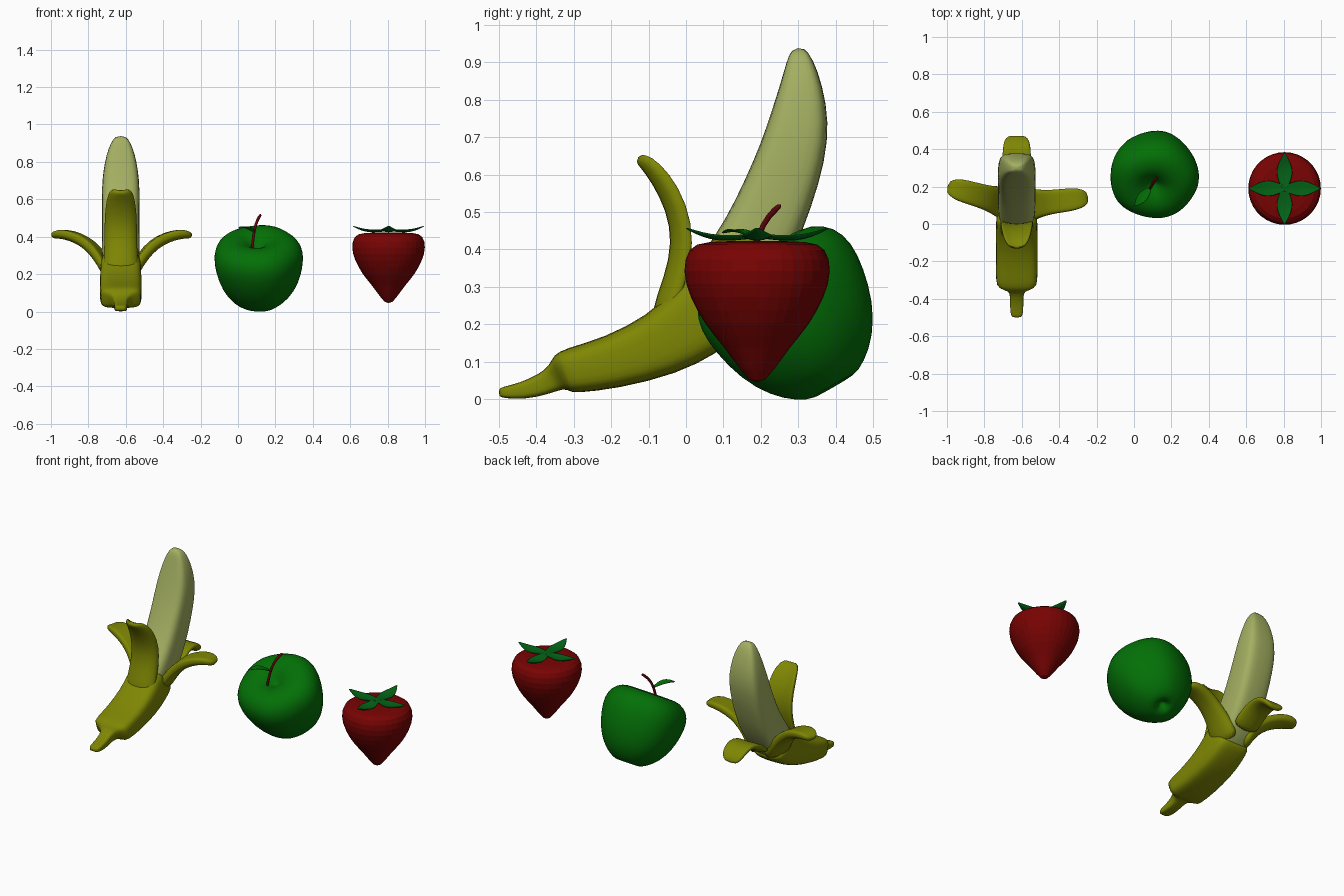
import bpy, bmesh, math
from mathutils import Vector

cube = bpy.data.objects.get("Cube")
if cube:
    bpy.data.objects.remove(cube)


def material(name, rgb):
    m = bpy.data.materials.new(name)
    m.use_nodes = True
    m.diffuse_color = (*rgb, 1)
    m.node_tree.nodes["Principled BSDF"].inputs["Base Color"].default_value = (*rgb, 1)
    return m


PEEL = material("banana peel", (.21, .24, .001))
FLESH = material("banana flesh", (.37, .43, .12))
GREEN = material("apple green", (.001, .16, .002))
LEAF = material("leaf green", (.001, .125, .008))
RED = material("strawberry red", (.19, .001, .001))
STEM = material("stem red", (.12, .001, .003))


def finish(name, bm, mat, subdiv=0, smooth=True):
    bmesh.ops.recalc_face_normals(bm, faces=bm.faces)
    if not smooth:
        bmesh.ops.split_edges(bm, edges=bm.edges)  # separate facets
    mesh = bpy.data.meshes.new(name)
    bm.to_mesh(mesh)
    bm.free()
    mesh.materials.append(mat)
    ob = bpy.data.objects.new(name, mesh)
    bpy.context.collection.objects.link(ob)
    for p in mesh.polygons:
        p.use_smooth = smooth
    if subdiv:
        sub = ob.modifiers.new("Subdivision", 'SUBSURF')
        sub.levels = sub.render_levels = subdiv
    return ob


def skin(bm, rings, capped):
    """Bridge consecutive vertex rings with quads."""
    n = len(rings[0])
    for a, b in zip(rings, rings[1:]):
        for i in range(n):
            j = (i + 1) % n
            bm.faces.new((a[i], a[j], b[j], b[i]))
    if capped:
        bm.faces.new(rings[0])
        bm.faces.new(rings[-1])


def loft(name, path, origin, degrees, mat, curl=0, power=2, n=16, subdiv=1):
    """Sweep a rounded section along (reach, height, half width, half depth) stations."""
    a = math.radians(degrees)
    out = Vector((math.cos(a), math.sin(a), 0))
    side = Vector((-out.y, out.x, 0))
    up = Vector((0, 0, 1))
    base = Vector((*origin, 0))
    bm, rings = bmesh.new(), []
    for k, (r, z, w, d) in enumerate(path):
        p, q = path[max(k - 1, 0)], path[min(k + 1, len(path) - 1)]
        t = Vector((q[0] - p[0], q[1] - p[1])).normalized()
        normal = up * t.x - out * t.y
        ring = []
        for i in range(n):
            th = math.tau * (i + .5) / n
            c, s = math.cos(th), math.sin(th)
            c = math.copysign(abs(c) ** (2 / power), c)
            s = math.copysign(abs(s) ** (2 / power), s)
            co = base + out * r + up * z + side * w * c + normal * (d * s + curl * w * c * c)
            ring.append(bm.verts.new(co))
        rings.append(ring)
    skin(bm, rings, True)
    return finish(name, bm, mat, subdiv)


def lathe(name, profile, mat, n, lobes=0, subdiv=0, smooth=True):
    """Revolve (radius, height) points; first and last lie on the axis."""
    bm = bmesh.new()
    rings = []
    for r, z in profile[1:-1]:
        ring = []
        for i in range(n):
            th = math.tau * i / n
            k = r * (1 + lobes * math.cos(5 * th))
            ring.append(bm.verts.new((k * math.cos(th), k * math.sin(th), z)))
        rings.append(ring)
    skin(bm, rings, False)
    for (r, z), ring in ((profile[0], rings[0]), (profile[-1], rings[-1])):
        pole = bm.verts.new((0, 0, z))
        for i in range(n):
            bm.faces.new((pole, ring[i], ring[(i + 1) % n]))
    return finish(name, bm, mat, subdiv, smooth)


# Banana: lower peel with its stalk, then the bare fruit
AXIS = (-.627, 0)
loft("banana_peel_body", [
    (-.50, .018, .02, .01), (-.49, .018, .033, .015), (-.44, .021, .036, .023),
    (-.38, .04, .036, .03), (-.345, .06, .044, .036), (-.332, .07, .104, .054),
    (-.31, .076, .112, .062), (-.2, .096, .113, .071), (-.06, .147, .113, .089),
    (.02, .204, .111, .104), (.07, .248, .108, .107), (.075, .253, .09, .09)],
    AXIS, 90, PEEL, power=4)
loft("banana_flesh", [
    (.0, .19, .08, .08), (.07, .25, .1, .103), (.13, .33, .102, .105), (.195, .43, .102, .103),
    (.247, .55, .102, .097), (.286, .66, .102, .09), (.304, .75, .095, .08),
    (.308, .84, .077, .057), (.304, .905, .053, .036), (.298, .939, .026, .017)],
    AXIS, 90, FLESH, power=3.8)

# Four peeled strips
loft("front_peel_strip", [
    (.075, .15, .1, .02), (.078, .23, .094, .024), (.04, .32, .09, .024),
    (.018, .42, .088, .024), (.035, .51, .086, .024), (.075, .585, .077, .022),
    (.113, .63, .06, .017), (.132, .64, .035, .01)],
    AXIS, -90, PEEL, curl=.35, power=3.5)
side_strip = [
    (.06, .18, .095, .025), (.1, .26, .085, .027), (.15, .33, .07, .03),
    (.21, .378, .064, .03), (.28, .406, .063, .028), (.345, .415, .056, .025),
    (.385, .402, .03, .014)]
for label, angle in (("right", 164), ("left", 7)):
    loft(label + "_peel_strip", side_strip, (-.627, .095), angle, PEEL, curl=.15, power=3)
loft("back_peel_strip", [
    (.2, .235, .08, .014), (.25, .275, .084, .02), (.31, .315, .08, .022),
    (.37, .327, .077, .023), (.42, .31, .074, .022), (.452, .28, .062, .018),
    (.465, .26, .035, .012)],
    AXIS, 90, PEEL, curl=.15, power=2.6)

# Apple: leaning fruit, stem and one leaf
apple = lathe("apple", [
    (0, -.195), (.015, -.2), (.03, -.225), (.06, -.236), (.105, -.216), (.16, -.168),
    (.205, -.09), (.228, .0), (.235, .075), (.215, .135), (.165, .172), (.105, .176),
    (.06, .158), (.025, .128), (0, .115)], GREEN, 30, lobes=.018, subdiv=1)
apple.location = (.11, .278, .235)
apple.rotation_euler = (math.radians(30), math.radians(-3), 0)
apple.scale = (1.03, 1, 1)
loft("apple_stem", [
    (-.01, .33, .008, .008), (0, .38, .008, .008), (.015, .44, .008, .008),
    (.045, .49, .008, .008), (.088, .522, .01, .01)], (.08, .18), 60, STEM, n=8)
loft("apple_leaf", [
    (-.01, .42, .004, .003), (.025, .437, .024, .004), (.06, .448, .033, .004),
    (.095, .45, .023, .004), (.125, .443, .003, .002)], (.085, .19), 229, GREEN, curl=.25, n=8)

# Strawberry: faceted fruit and a cross of four leaves
berry = lathe("strawberry", [
    (0, .045), (.022, .053), (.045, .08), (.066, .108), (.088, .138), (.114, .17),
    (.139, .203), (.16, .238), (.177, .273), (.189, .308), (.194, .342), (.191, .373),
    (.18, .398), (.16, .413), (.125, .42), (.08, .422), (.04, .423), (0, .423)],
    RED, 36, smooth=False)
berry.location = (.805, .19, 0)
for i in range(4):
    loft("strawberry_leaf_%d" % (i + 1), [
        (-.01, .437, .014, .006), (.035, .43, .034, .006), (.08, .425, .05, .006),
        (.125, .429, .042, .006), (.165, .445, .02, .005), (.193, .458, .002, .002)],
        (.805, .19), 90 * i, LEAF, curl=.3, n=8)
